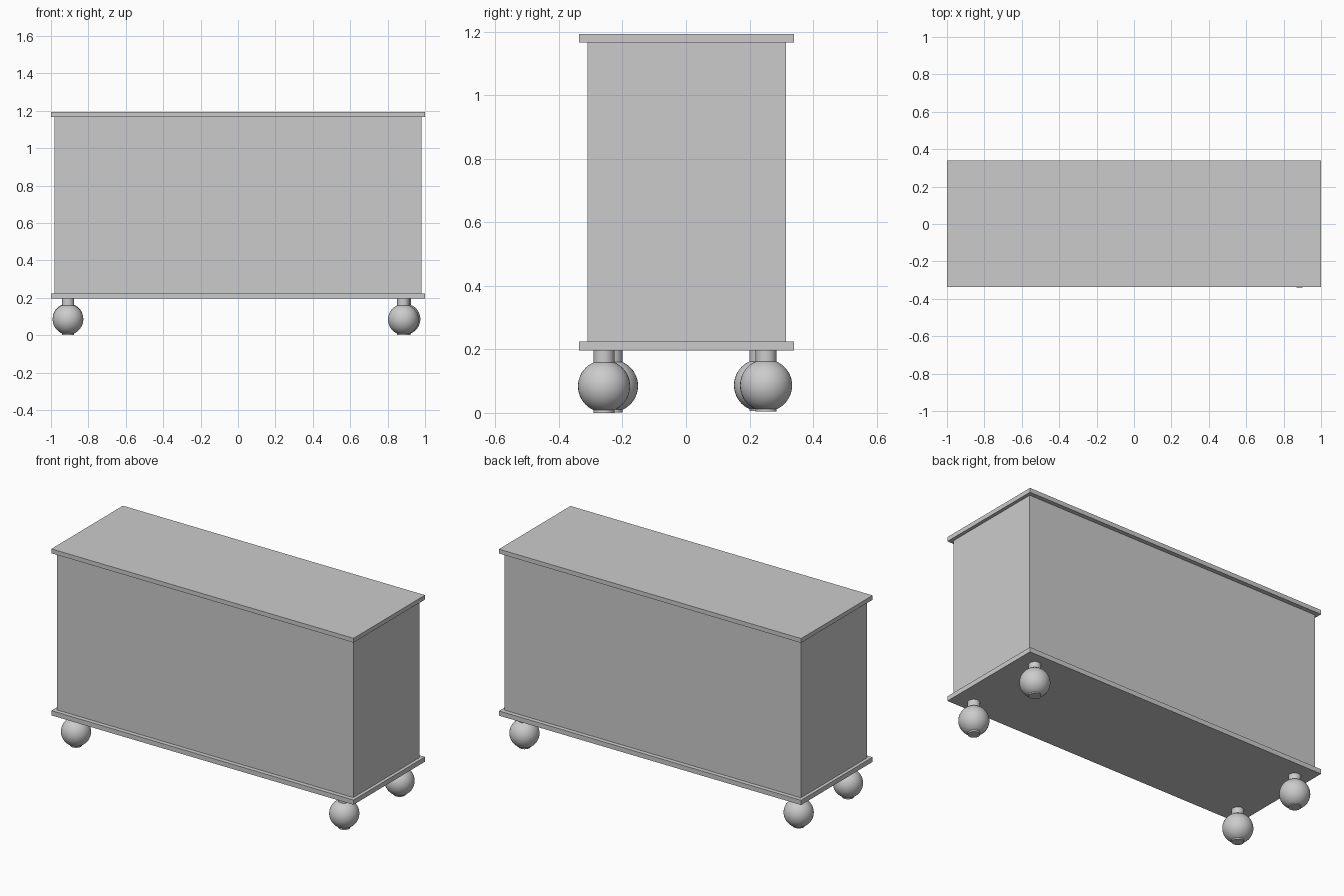
import bpy

cube = bpy.data.objects.get("Cube")
if cube:
    bpy.data.objects.remove(cube, do_unlink=True)

GREY = (0.6, 0.6, 0.6, 1)
grey = bpy.data.materials.new("plain grey")
grey.use_nodes = True
grey.diffuse_color = GREY
grey.node_tree.nodes["Principled BSDF"].inputs["Base Color"].default_value = GREY


def finish(name):
    obj = bpy.context.object
    obj.name = name
    obj.data.materials.append(grey)
    return obj


def box(name, half_x, half_y, bottom, top, y=0.002):
    bpy.ops.mesh.primitive_cube_add(size=1, location=(0, y, (bottom + top) / 2))
    bpy.context.object.scale = (2 * half_x, 2 * half_y, top - bottom)
    bpy.ops.object.transform_apply(location=False, rotation=False, scale=True)
    return finish(name)


BASE_BOTTOM, BASE_TOP = 0.196, 0.224
LID_BOTTOM, LID_TOP = 1.166, 1.192

# Cabinet: body between two overhanging boards
box("base_board", 1.0, 0.338, BASE_BOTTOM, BASE_TOP)
box("body", 0.98, 0.312, BASE_TOP, LID_BOTTOM)
box("top_board", 1.0, 0.338, LID_BOTTOM, LID_TOP)


# Feet: a ball on a post that shows above and below it
def foot(name, x, y, lift):
    bpy.ops.mesh.primitive_cylinder_add(
        vertices=32, radius=0.033, depth=BASE_BOTTOM - lift,
        location=(x, y, (BASE_BOTTOM + lift) / 2))
    bpy.ops.object.shade_smooth_by_angle()
    finish(name + "_post")
    bpy.ops.mesh.primitive_uv_sphere_add(
        segments=40, ring_count=24, radius=0.082, location=(x, y, 0.084 + lift / 2))
    bpy.ops.object.shade_smooth()
    finish(name + "_ball")


foot("front_left_foot", 0.884, -0.258, 0.0)
foot("back_left_foot", 0.893, 0.252, 0.005)
foot("front_right_foot", -0.909, -0.233, 0.002)
foot("back_right_foot", -0.909, 0.233, 0.006)
